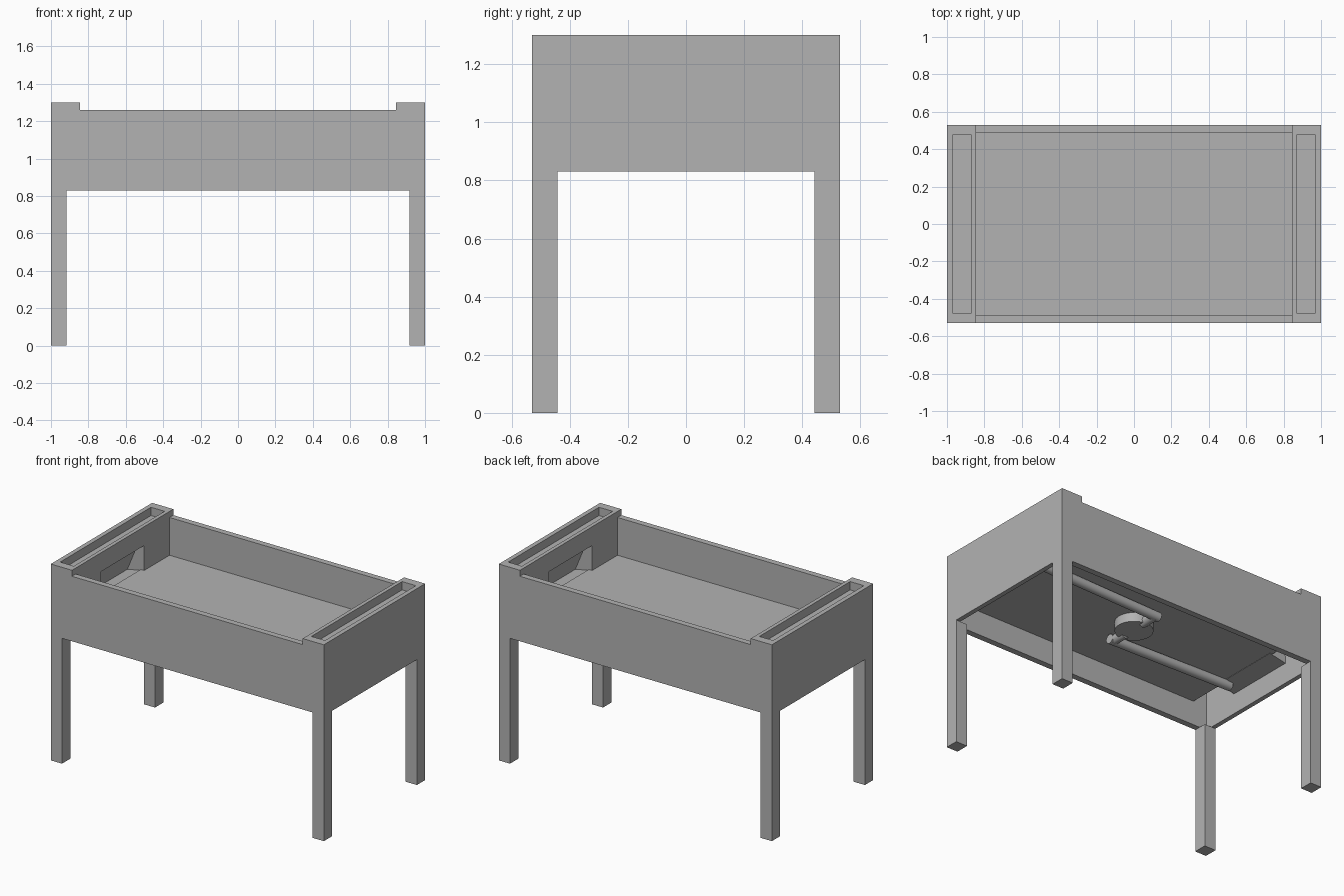
import bpy
import bmesh
from mathutils import Vector

cube = bpy.data.objects.get("Cube")
if cube:
    bpy.data.objects.remove(cube, do_unlink=True)

grey = bpy.data.materials.new("plain grey")
grey.use_nodes = True
grey.diffuse_color = (0.45, 0.45, 0.45, 1)
grey.node_tree.nodes["Principled BSDF"].inputs["Base Color"].default_value = grey.diffuse_color


def finish(name, bm):
    bmesh.ops.recalc_face_normals(bm, faces=bm.faces)
    mesh = bpy.data.meshes.new(name)
    bm.to_mesh(mesh)
    bm.free()
    mesh.materials.append(grey)
    ob = bpy.data.objects.new(name, mesh)
    bpy.context.collection.objects.link(ob)
    return ob


def prism(name, outline, place, depth):
    """Extrude a flat outline; place maps outline coordinates to space."""
    bm = bmesh.new()
    face = bm.faces.new([bm.verts.new(place(a, b)) for a, b in outline])
    new = bmesh.ops.extrude_face_region(bm, geom=[face])["geom"]
    verts = [v for v in new if isinstance(v, bmesh.types.BMVert)]
    bmesh.ops.translate(bm, verts=verts, vec=depth)
    return finish(name, bm)


def box(name, xs, ys, zs):
    outline = [(xs[0], ys[0]), (xs[1], ys[0]), (xs[1], ys[1]), (xs[0], ys[1])]
    return prism(name, outline, lambda a, b: (a, b, zs[0]), (0, 0, zs[1] - zs[0]))


def rod(name, start, end, radius, sides=32):
    start, end = Vector(start), Vector(end)
    axis = end - start
    bm = bmesh.new()
    bmesh.ops.create_cone(bm, cap_ends=True, segments=sides, radius1=radius,
                          radius2=radius, depth=axis.length)
    turn = axis.to_track_quat("Z", "Y").to_matrix().to_4x4()
    turn.translation = (start + end) / 2
    bm.transform(turn)
    ob = finish(name, bm)
    bpy.ops.object.select_all(action="DESELECT")
    ob.select_set(True)
    bpy.context.view_layer.objects.active = ob
    bpy.ops.object.shade_smooth_by_angle(angle=0.7)
    return ob


# Main dimensions
W, D = 1.0, 0.53            # outer half sizes
FIELD_X, FIELD_Y = 0.845, 0.49
TRAY_X, TRAY_Y = (0.87, 0.97), 0.475
BASE, RIM, TOP = 0.83, 1.26, 1.30
FLOOR = (0.99, 1.01)
GOAL_Y, GOAL_TOP = 0.225, 1.175

# Playing surface
box("play_field", (-0.87, 0.87), (-FIELD_Y, FIELD_Y), FLOOR)

# Long walls with raised ends
wall = [(-W, BASE), (W, BASE), (W, TOP), (FIELD_X, TOP), (FIELD_X, RIM),
        (-FIELD_X, RIM), (-FIELD_X, TOP), (-W, TOP)]
for side, y in (("front", -D), ("back", FIELD_Y)):
    prism(side + "_wall", wall, lambda a, b: (a, y, b), (0, D - FIELD_Y, 0))

for s, side in ((1, "left"), (-1, "right")):
    def span(a, b):
        return tuple(sorted((s * a, s * b)))

    # End wall, and inner wall with its goal opening
    box(side + "_end_wall", span(TRAY_X[1], W), (-FIELD_Y, FIELD_Y), (BASE, TOP))
    goal_wall = [(-FIELD_Y, FLOOR[0]), (-GOAL_Y, FLOOR[0]), (-GOAL_Y, GOAL_TOP),
                 (GOAL_Y, GOAL_TOP), (GOAL_Y, FLOOR[0]), (FIELD_Y, FLOOR[0]),
                 (FIELD_Y, TOP), (-FIELD_Y, TOP)]
    prism(side + "_goal_wall", goal_wall, lambda a, b: (s * FIELD_X, a, b),
          (s * (TRAY_X[0] - FIELD_X), 0, 0))

    # Shallow ball tray on top
    box(side + "_tray_floor", span(*TRAY_X), (-FIELD_Y, FIELD_Y), (1.225, 1.245))
    for t, end in ((1, "back"), (-1, "front")):
        box(f"{side}_tray_{end}_lip", span(*TRAY_X),
            sorted((t * TRAY_Y, t * FIELD_Y)), (1.245, TOP))

    # Goal pocket: sloping chute, leaning back plate, roof and cheeks
    across = (0, 2 * GOAL_Y, 0)
    plates = {
        "chute": [(0.85, 1.008), (0.97, 0.985), (0.97, 0.965), (0.85, 0.988)],
        "back_plate": [(0.97, 0.98), (0.89, GOAL_TOP), (0.905, GOAL_TOP), (0.97, 1.01)],
        "roof": [(0.86, GOAL_TOP), (0.97, GOAL_TOP), (0.97, 1.19), (0.86, 1.19)],
    }
    for part, outline in plates.items():
        prism(f"{side}_goal_{part}", outline,
              lambda a, b: (s * a, -GOAL_Y, b), across)
    cheek = [(0.85, 0.988), (0.97, 0.965), (0.97, 1.01), (0.905, 1.19), (0.85, 1.19)]
    for t, end in ((1, "back"), (-1, "front")):
        prism(f"{side}_goal_{end}_cheek", cheek,
              lambda a, b: (s * a, t * GOAL_Y, b), (0, t * 0.012, 0))

    # Ball return pipe and its elbow
    corner = (0, s * 0.19, 0.95)
    rod(side + "_return_pipe", (s * 0.9, s * 0.19, 0.972), (-s * 0.03, s * 0.19, 0.95), 0.03)
    rod(side + "_return_elbow", corner, (0, s * 0.08, 0.948), 0.03)

    # Square legs
    for t, end in ((1, "back"), (-1, "front")):
        box(f"{side}_{end}_leg", span(0.918, W), sorted((t * 0.443, t * D)), (0, BASE))

# Collecting bowl under the field
rod("collecting_bowl", (0, 0, 0.93), (0, 0, 1.0), 0.115, 48)
